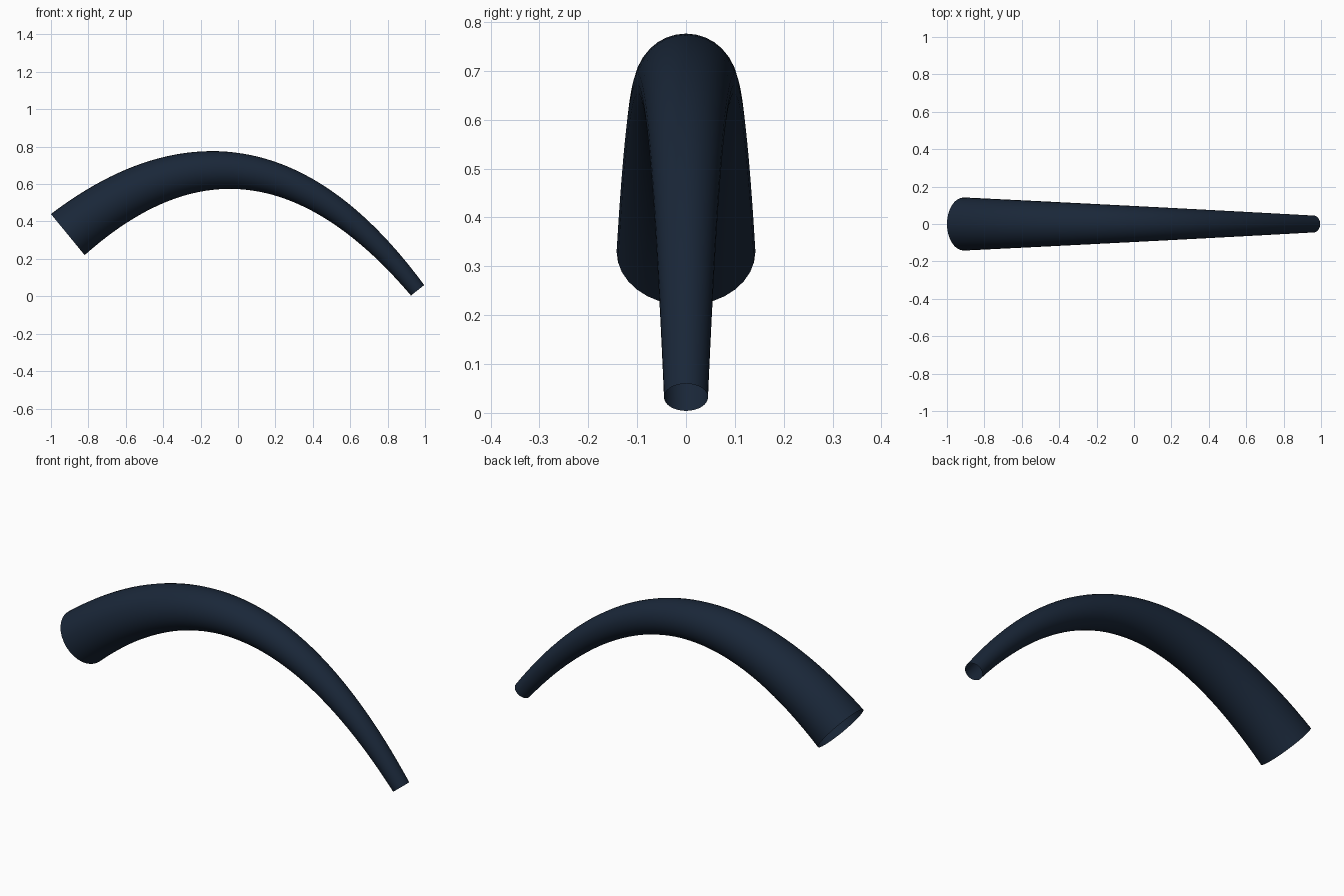
import bpy
from mathutils import Vector

if "Cube" in bpy.data.objects:
    bpy.data.objects.remove(bpy.data.objects["Cube"])

# centreline: a quadratic arc, raised to a cubic Bezier segment
p0, p1, p2 = Vector((-0.91, 0, 0.33)), Vector((0.083, 0, 1.144)), Vector((0.96, 0, 0.032))
h0, h1 = p0.lerp(p1, 2 / 3), p2.lerp(p1, 2 / 3)

curve = bpy.data.curves.new("curved_horn", 'CURVE')
curve.dimensions = '3D'
curve.bevel_depth = 1.0
curve.bevel_resolution = 14
curve.resolution_u = 48
curve.use_fill_caps = False  # open tube at both ends

spline = curve.splines.new('BEZIER')
spline.bezier_points.add(1)
spline.radius_interpolation = 'LINEAR'
for pt, co, left, right, r in zip(spline.bezier_points, (p0, p2),
                                  (p0 * 2 - h0, h1), (h0, p2 * 2 - h1), (0.142, 0.045)):
    pt.handle_left_type = pt.handle_right_type = 'FREE'
    pt.co, pt.handle_left, pt.handle_right, pt.radius = co, left, right, r
spline.use_smooth = True

# tapered tube
horn = bpy.data.objects.new("curved_horn", curve)
bpy.context.collection.objects.link(horn)
bpy.context.view_layer.objects.active = horn
horn.select_set(True)
bpy.ops.object.convert(target='MESH')
horn = bpy.context.object
bpy.ops.object.shade_smooth_by_angle()

mat = bpy.data.materials.new("dark_navy")
mat.diffuse_color = (0.01, 0.02, 0.04, 1)
mat.use_nodes = True
mat.node_tree.nodes["Principled BSDF"].inputs["Base Color"].default_value = mat.diffuse_color
horn.data.materials.clear()
horn.data.materials.append(mat)
